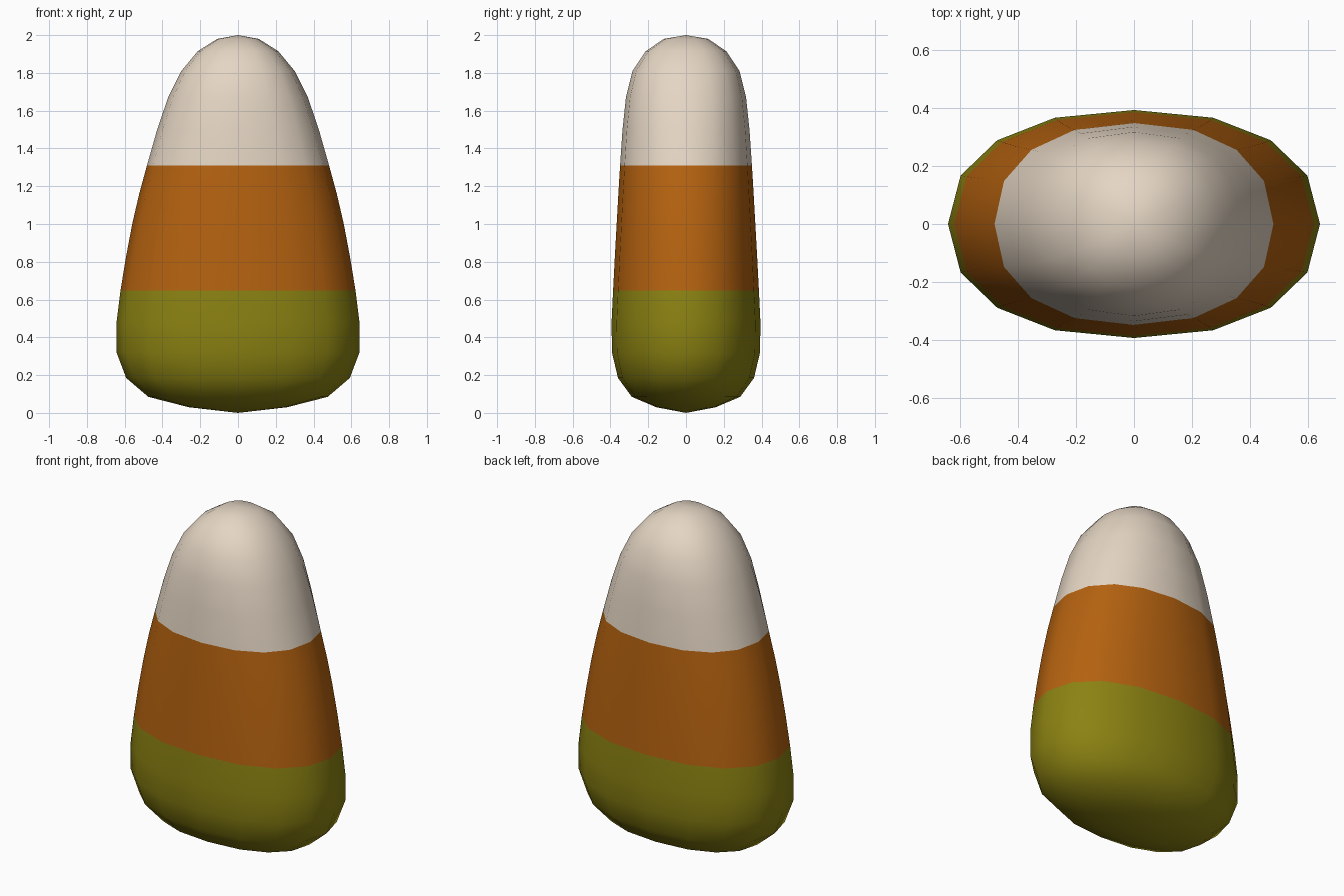
import bpy, bmesh, math

if "Cube" in bpy.data.objects:
    bpy.data.objects.remove(bpy.data.objects["Cube"])

# Profile from bottom to top: height, half width in x, half depth in y
RINGS = [(0.03, 0.26, 0.157), (0.085, 0.475, 0.287), (0.185, 0.592, 0.36),
         (0.32, 0.643, 0.392), (0.48, 0.643, 0.394), (0.648, 0.622, 0.386),
         (0.82, 0.594, 0.377), (1.0, 0.56, 0.367), (1.16, 0.523, 0.358),
         (1.31, 0.482, 0.349), (1.50, 0.428, 0.336), (1.67, 0.37, 0.318),
         (1.81, 0.30, 0.283), (1.915, 0.213, 0.213), (1.98, 0.11, 0.117)]
SIDES = 16
POWER = 2 / 2.25  # slightly squared oval


def material(name, color):
    m = bpy.data.materials.new(name)
    m.diffuse_color = (*color, 1)
    m.use_nodes = True
    m.node_tree.nodes["Principled BSDF"].inputs["Base Color"].default_value = m.diffuse_color
    return m


def oval(t):
    c, s = math.cos(t), math.sin(t)
    return (math.copysign(abs(c) ** POWER, c), math.copysign(abs(s) ** POWER, s))


# Sweet body: stacked oval rings closed by a point at each end
bm = bmesh.new()
bottom = bm.verts.new((0, 0, 0))
top = bm.verts.new((0, 0, 2))
rings = []
for z, rx, ry in RINGS:
    pts = [oval(2 * math.pi * i / SIDES) for i in range(SIDES)]
    rings.append([bm.verts.new((rx * x, ry * y, z)) for x, y in pts])
for i in range(SIDES):
    j = (i + 1) % SIDES
    bm.faces.new((bottom, rings[0][j], rings[0][i]))
    bm.faces.new((top, rings[-1][i], rings[-1][j]))
    for a, b in zip(rings, rings[1:]):
        bm.faces.new((a[i], a[j], b[j], b[i]))

# Three colour bands by height
for f in bm.faces:
    z = f.calc_center_median().z
    f.material_index = 0 if z < 0.648 else 1 if z < 1.31 else 2
    f.smooth = True

mesh = bpy.data.meshes.new("candy_body")
bm.to_mesh(mesh)
bm.free()
for m in (material("yellow", (0.26, 0.225, 0.006)),
          material("orange", (0.46, 0.122, 0.005)),
          material("cream white", (0.78, 0.67, 0.55))):
    mesh.materials.append(m)
body = bpy.data.objects.new("candy_body", mesh)
bpy.context.collection.objects.link(body)
